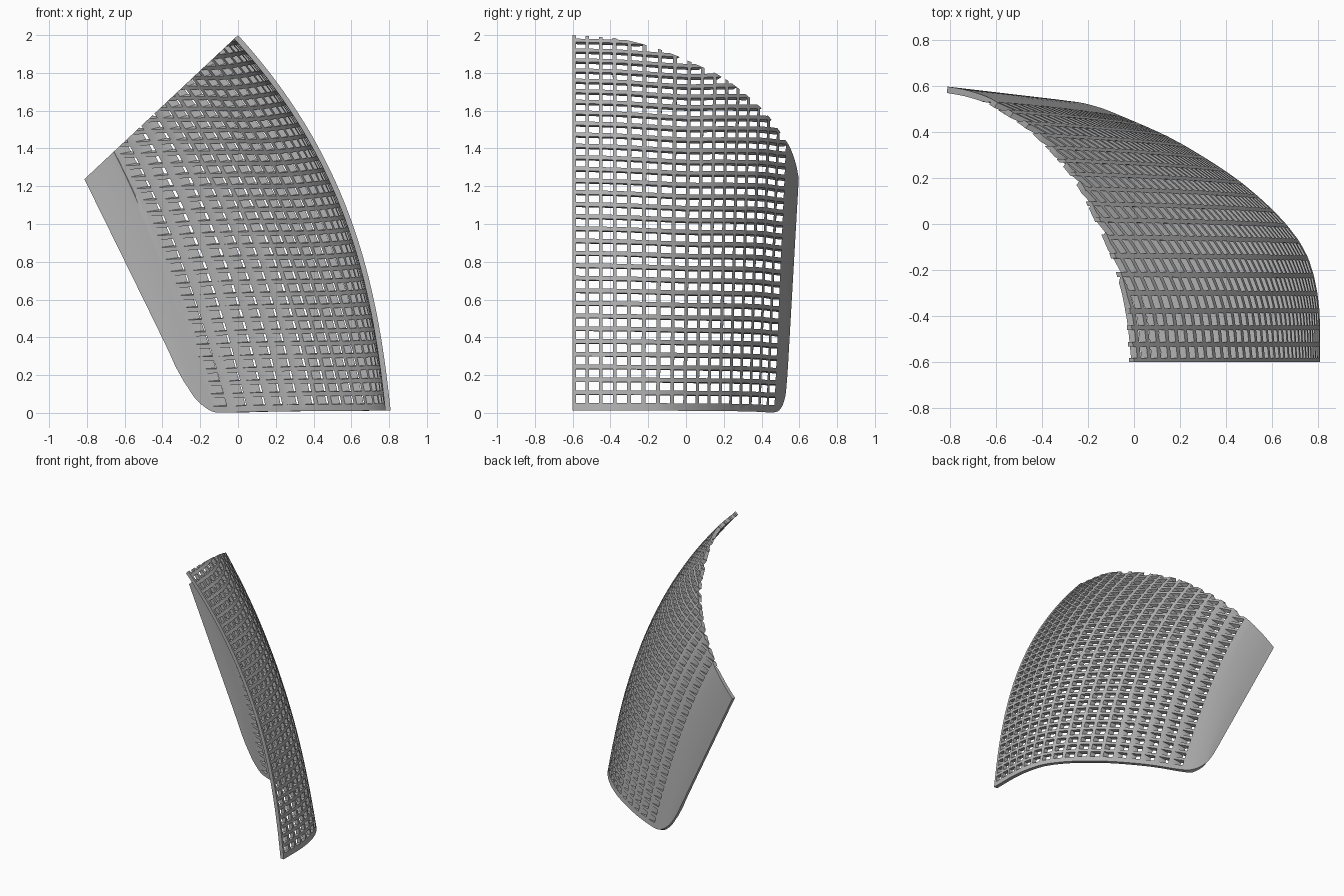
import bpy, bmesh, math
from mathutils import Vector

cube = bpy.data.objects.get("Cube")
if cube:
    bpy.data.objects.remove(cube, do_unlink=True)

THICK = 0.028
PITCH, SLOT = 0.0685, 0.045      # row spacing and opening height
COLS, ROWS = 17, 35
HOLE_KEYS = 7                    # key index where the solid border begins
BORDER = 12                      # strips in the solid border

# Column keys: foot x, y, z, then top y, z, then outward bulge
KEYS = [Vector(k) for k in (
    (0.808, -0.60, 0.012, -0.60, 2.0, 0.8),
    (0.803, -0.35, 0.012, -0.35, 1.98, 0.74),
    (0.757, -0.15, 0.012, -0.14, 1.925, 0.66),
    (0.66, 0.0, 0.011, 0.025, 1.858, 0.58),
    (0.51, 0.145, 0.01, 0.18, 1.785, 0.50),
    (0.355, 0.258, 0.009, 0.30, 1.70, 0.42),
    (0.155, 0.376, 0.006, 0.425, 1.585, 0.32),
    (-0.05, 0.467, 0.003, 0.53, 1.44, 0.19),
    (-0.14, 0.503, 0.025, 0.555, 1.395, 0.14),
    (-0.22, 0.525, 0.085, 0.572, 1.35, 0.09),
    (-0.28, 0.534, 0.165, 0.586, 1.30, 0.05),
    (-0.325, 0.54, 0.25, 0.597, 1.24, 0.0))]


def key_at(u):
    """Smooth interpolation through the column keys."""
    i = max(0, min(int(u), len(KEYS) - 2))
    t = u - i
    b, c = KEYS[i], KEYS[i + 1]
    a = KEYS[i - 1] if i else b * 2 - c
    d = KEYS[i + 2] if i + 2 < len(KEYS) else c * 2 - b
    return (b * 2 + (c - a) * t + (a * 2 - b * 5 + c * 4 - d) * t ** 2
            + (b * 3 - a - c * 3 + d) * t ** 3) * 0.5


def surface(u, w):
    """Point on the outer face: u runs front to back, w runs foot to top."""
    x, y, z, ty, tz, bulge = key_at(u)
    foot = Vector((x, y, z))
    top = Vector((-1.066 * (2 - tz), ty, tz))
    p = foot.lerp(top, w)
    p.x += bulge * w * (1 - w) * (0.75 + 0.5 * w)
    return p


def inner(u, w, border):
    """Matching inner point; the openings run sideways, the border is square."""
    e = 0.02
    across = surface(u + e, w) - surface(u - e, w)
    normal = across.cross(surface(u, w + e) - surface(u, w - e)).normalized()
    tilt = 0.5 + 0.5 * border
    axis = Vector((normal.x, normal.y * border, normal.z * tilt)).normalized()
    step = axis * (THICK / axis.dot(normal))
    if w == 0:
        step.z = 0
    return surface(u, w) - step


def by_length(curve, end, steps=240):
    """Return a function that turns a travelled length into a parameter."""
    params = [end * i / steps for i in range(steps + 1)]
    points = [curve(t) for t in params]
    lengths = [0.0]
    for p, q in zip(points, points[1:]):
        lengths.append(lengths[-1] + (q - p).length)

    def find(s):
        for i in range(steps):
            if s <= lengths[i + 1]:
                f = (s - lengths[i]) / (lengths[i + 1] - lengths[i])
                return params[i] + f * (params[i + 1] - params[i])
        return end
    return find, lengths[-1]


# Column lines: the cells widen toward the back
foot_param, foot_len = by_length(lambda u: surface(u, 0), HOLE_KEYS)
grow = (foot_len - PITCH * COLS) / (COLS * (COLS - 1) / 2)
u_lines, s = [0.0], 0.0
for i in range(COLS):
    width = PITCH + grow * i
    u_lines += [foot_param(s + 0.27 * width), foot_param(s + width)]
    s += width
last_hole = len(u_lines) - 1
span = len(KEYS) - 1 - HOLE_KEYS
u_lines += [HOLE_KEYS + span * k / BORDER for k in range(1, BORDER + 1)]

# Row lines: even steps along each column
t_lines = [0.0]
for j in range(ROWS):
    t_lines += [0.04 + j * PITCH, 0.04 + j * PITCH + SLOT]

bm = bmesh.new()
outside, inside, heights = [], [], []
for i, u in enumerate(u_lines):
    if i <= last_hole:
        find, _ = by_length(lambda w: surface(u, w), 2.0)
        heights = [find(t) for t in t_lines]
    border = max(0, i - last_hole) / BORDER
    outside.append([bm.verts.new(surface(u, w)) for w in heights])
    inside.append([bm.verts.new(inner(u, w, border)) for w in heights])

# Outer and inner faces, leaving the openings empty
partner = {}
for outer_col, inner_col in zip(outside, inside):
    partner.update(zip(outer_col, inner_col))
for i in range(len(u_lines) - 1):
    for j in range(len(t_lines) - 1):
        if i < last_hole and i % 2 and j % 2:
            continue
        quad = (outside[i][j], outside[i + 1][j],
                outside[i + 1][j + 1], outside[i][j + 1])
        bm.faces.new(quad)
        bm.faces.new([partner[v] for v in reversed(quad)])

# Walls around every opening and along the rim
rims = [e for e in bm.edges if e.is_boundary and e.verts[0] in partner]
for edge in rims:
    a, b = edge.verts
    bm.faces.new((a, b, partner[b], partner[a]))

# Slanted top cut, which slices through the openings, then capped
bmesh.ops.delete(bm, geom=[v for v in bm.verts if not v.link_faces], context='VERTS')
bmesh.ops.bisect_plane(bm, geom=bm.verts[:] + bm.edges[:] + bm.faces[:],
                       plane_co=(0, 0, 2),
                       plane_no=Vector((-1, 0, 1.066)).normalized(),
                       clear_outer=True)
bmesh.ops.holes_fill(bm, edges=[e for e in bm.edges if e.is_boundary], sides=0)
bmesh.ops.recalc_face_normals(bm, faces=bm.faces[:])

mesh = bpy.data.meshes.new("perforated_shell")
bm.to_mesh(mesh)
bm.free()
shell = bpy.data.objects.new("perforated_shell", mesh)
bpy.context.collection.objects.link(shell)

grey = bpy.data.materials.new("plain_grey")
grey.use_nodes = True
colour = (0.45, 0.45, 0.45, 1)
grey.diffuse_color = colour
grey.node_tree.nodes["Principled BSDF"].inputs["Base Color"].default_value = colour
mesh.materials.append(grey)

bpy.ops.object.select_all(action='DESELECT')
shell.select_set(True)
bpy.context.view_layer.objects.active = shell
bpy.ops.object.shade_smooth_by_angle(angle=math.radians(35))
